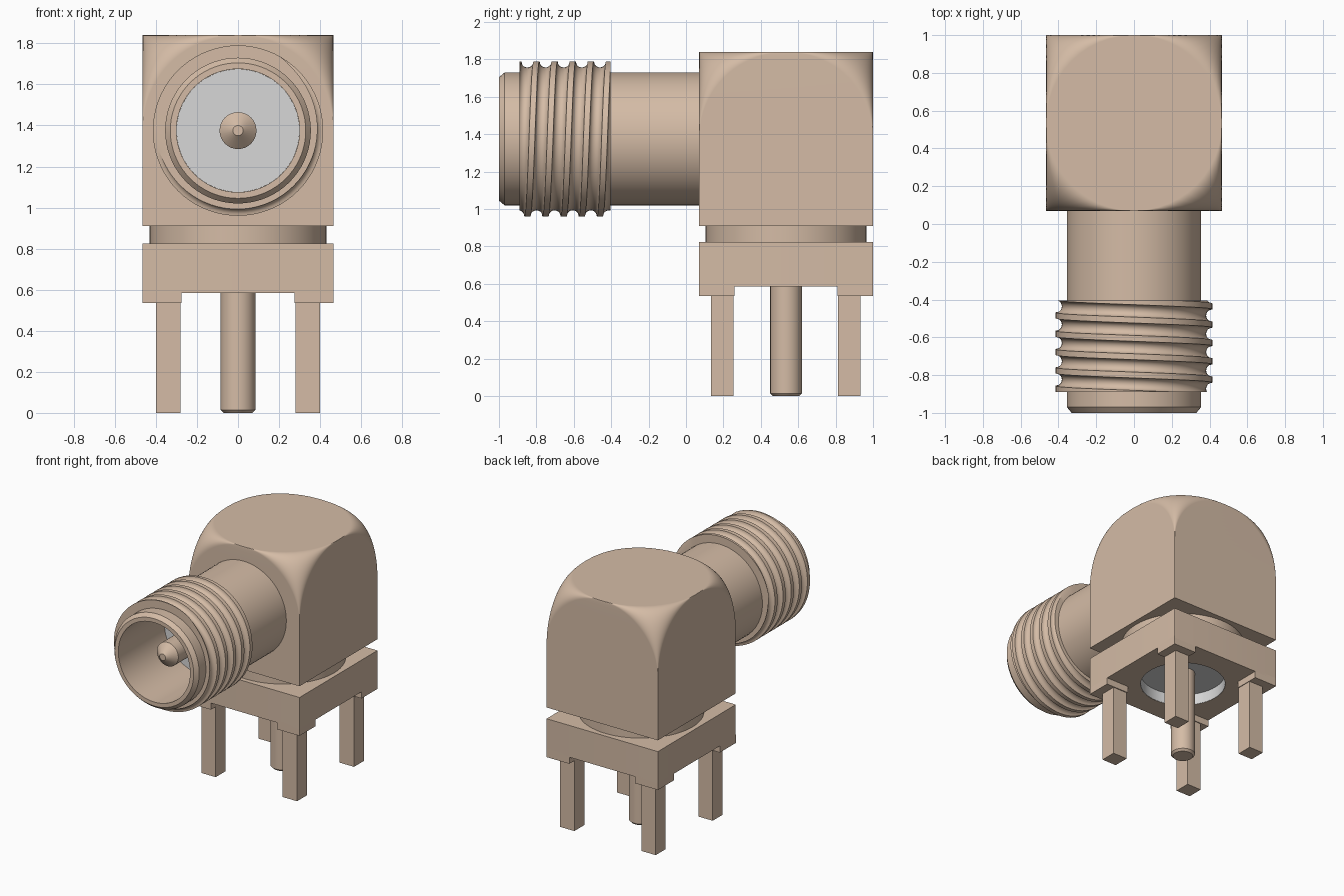
import bpy
import bmesh
import math

if "Cube" in bpy.data.objects:
    bpy.data.objects.remove(bpy.data.objects["Cube"], do_unlink=True)

CY = 0.535      # centre of the block in y
CZ = 1.375      # barrel axis height
H = 0.465       # half width of the block


def material(name, rgb):
    m = bpy.data.materials.new(name)
    m.use_nodes = True
    m.diffuse_color = (*rgb, 1)
    m.node_tree.nodes["Principled BSDF"].inputs["Base Color"].default_value = (*rgb, 1)
    return m


METAL = material("warm_tan_metal", (0.66, 0.50, 0.38))
GREY = material("light_grey_insulator", (0.68, 0.68, 0.68))


def finish(name, bm, mat, smooth=True):
    bmesh.ops.remove_doubles(bm, verts=bm.verts, dist=1e-5)
    bmesh.ops.recalc_face_normals(bm, faces=bm.faces)
    mesh = bpy.data.meshes.new(name)
    bm.to_mesh(mesh)
    bm.free()
    mesh.materials.append(mat)
    ob = bpy.data.objects.new(name, mesh)
    bpy.context.collection.objects.link(ob)
    if smooth:
        bpy.ops.object.select_all(action='DESELECT')
        ob.select_set(True)
        bpy.context.view_layer.objects.active = ob
        bpy.ops.object.shade_smooth_by_angle(angle=math.radians(35))
    return ob


def skin(bm, rings, closed=True):
    """Join successive rings of points with quads."""
    vs = [[bm.verts.new(p) for p in ring] for ring in rings]
    n = len(vs[0])
    for a, b in zip(vs, vs[1:]):
        for i in range(n if closed else n - 1):
            j = (i + 1) % n
            bm.faces.new((a[i], a[j], b[j], b[i]))
    return vs


def lathe(name, profile, axis, mat, segs=64):
    """Revolve (radius, position) points about the y or z axis line."""
    bm = bmesh.new()
    rings = []
    for r, h in profile:
        ring = []
        for i in range(segs):
            a = 2 * math.pi * i / segs
            c, s = r * math.cos(a), r * math.sin(a)
            ring.append((c, h, CZ + s) if axis == 'Y' else (c, CY + s, h))
        rings.append(ring)
    skin(bm, rings)
    return finish(name, bm, mat)


def rounded_square(half, rad, z, n=12):
    pts = []
    for k, (sx, sy) in enumerate([(1, 1), (-1, 1), (-1, -1), (1, -1)]):
        for i in range(n + 1):
            a = math.pi / 2 * (k + i / n)
            pts.append((sx * (half - rad) + rad * math.cos(a),
                        CY + sy * (half - rad) + rad * math.sin(a), z))
    return pts


def loft(name, sections, mat):
    bm = bmesh.new()
    vs = skin(bm, [rounded_square(*s) for s in sections])
    bm.faces.new(vs[0])
    bm.faces.new(vs[-1])
    return finish(name, bm, mat)


def box(name, x0, x1, y0, y1, z0, z1, mat):
    bm = bmesh.new()
    skin_pts = [[(x0, y0, z), (x1, y0, z), (x1, y1, z), (x0, y1, z)] for z in (z0, z1)]
    vs = skin(bm, skin_pts)
    bm.faces.new(vs[0])
    bm.faces.new(vs[1])
    return finish(name, bm, mat, smooth=False)


# Upper block: square below, corners rounding off to a circle at the top
sections = [(H, 0.001, 0.91)]
STEPS = 20
for i in range(STEPS + 1):
    a = math.pi / 2 * i / STEPS
    sections.append((H, max(0.001, H * (1 - math.cos(a))), 1.38 + 0.46 * math.sin(a)))
block = loft("elbow_block", sections, METAL)
wn = block.modifiers.new("flat_sides", 'WEIGHTED_NORMAL')
wn.keep_sharp = True

# Round neck between block and base
lathe("neck", [(0, 0.80), (0.43, 0.80), (0.43, 0.93), (0, 0.93)], 'Z', METAL)

# Base plate with a round recess underneath
loft("base_plate", [(H, 0.001, 0.825), (H, 0.001, 0.585),
                    (0.30, 0.30, 0.585), (0.30, 0.30, 0.69)], METAL)
lathe("bottom_insulator", [(0, 0.67), (0.297, 0.67), (0.297, 0.586),
                           (0.2995, 0.586), (0.2995, 0.688), (0, 0.688)], 'Z', GREY)

# Corner feet and square legs
for sx, side in ((1, "left"), (-1, "right")):
    for sy, end in ((-1, "front"), (1, "back")):
        fx = sorted((sx * 0.275, sx * H))
        fy = sorted((CY + sy * 0.275, CY + sy * H))
        box(f"foot_{end}_{side}", *fx, *fy, 0.535, 0.60, METAL)
        lx, ly = sx * 0.34, 0.533 + sy * 0.34
        box(f"leg_{end}_{side}", lx - 0.06, lx + 0.06, ly - 0.06, ly + 0.06,
            0.0, 0.56, METAL)

# Centre contact under the base
lathe("bottom_pin", [(0, 0), (0.07, 0), (0.085, 0.015), (0.085, 0.68), (0, 0.68)],
      'Z', METAL, 32)

# Barrel tube with chamfered lip and open bore
lathe("barrel", [(0, 0.10), (0.355, 0.10), (0.355, -0.97), (0.33, -1.0),
                 (0.30, -1.0), (0.30, -0.42), (0, -0.42)], 'Y', METAL, 72)
lathe("front_insulator", [(0, -0.45), (0.2995, -0.45), (0.2995, -0.421), (0, -0.421)],
      'Y', GREY, 72)
lathe("front_pin", [(0, -0.90), (0.025, -0.90), (0.09, -0.84), (0.09, -0.43), (0, -0.43)],
      'Y', METAL, 32)

# Helical thread: round grooves cut into a sleeve
PITCH, GROOVE, R_OUT = 0.097, 0.033, 0.415
Y0, Y1, Y_TOP = -0.89, -0.405, -0.46


def thread_radius(y):
    d = (y - Y_TOP + PITCH / 2) % PITCH - PITCH / 2
    return R_OUT - math.sqrt(max(0.0, GROOVE ** 2 - d * d))


offsets = [GROOVE * math.sin(math.pi / 2 * i / 5) for i in range(-5, 6)]
columns = [Y_TOP + PITCH * k + o for k in range(-6, 4) for o in offsets]
SEGS = 72
rows = []
for i in range(SEGS + 1):
    t = 2 * math.pi * i / SEGS
    shift = PITCH * i / SEGS
    row = [(0.34, Y0)]
    for c in columns:
        y = min(max(c - shift, Y0), Y1)
        row.append((thread_radius(y + shift), y))
    row.append((0.34, Y1))
    rows.append([(r * math.sin(t), y, CZ + r * math.cos(t)) for r, y in row])
bm = bmesh.new()
skin(bm, rows, closed=False)
bmesh.ops.remove_doubles(bm, verts=bm.verts, dist=1e-5)
bmesh.ops.dissolve_degenerate(bm, edges=bm.edges, dist=1e-5)
finish("barrel_thread", bm, METAL)
